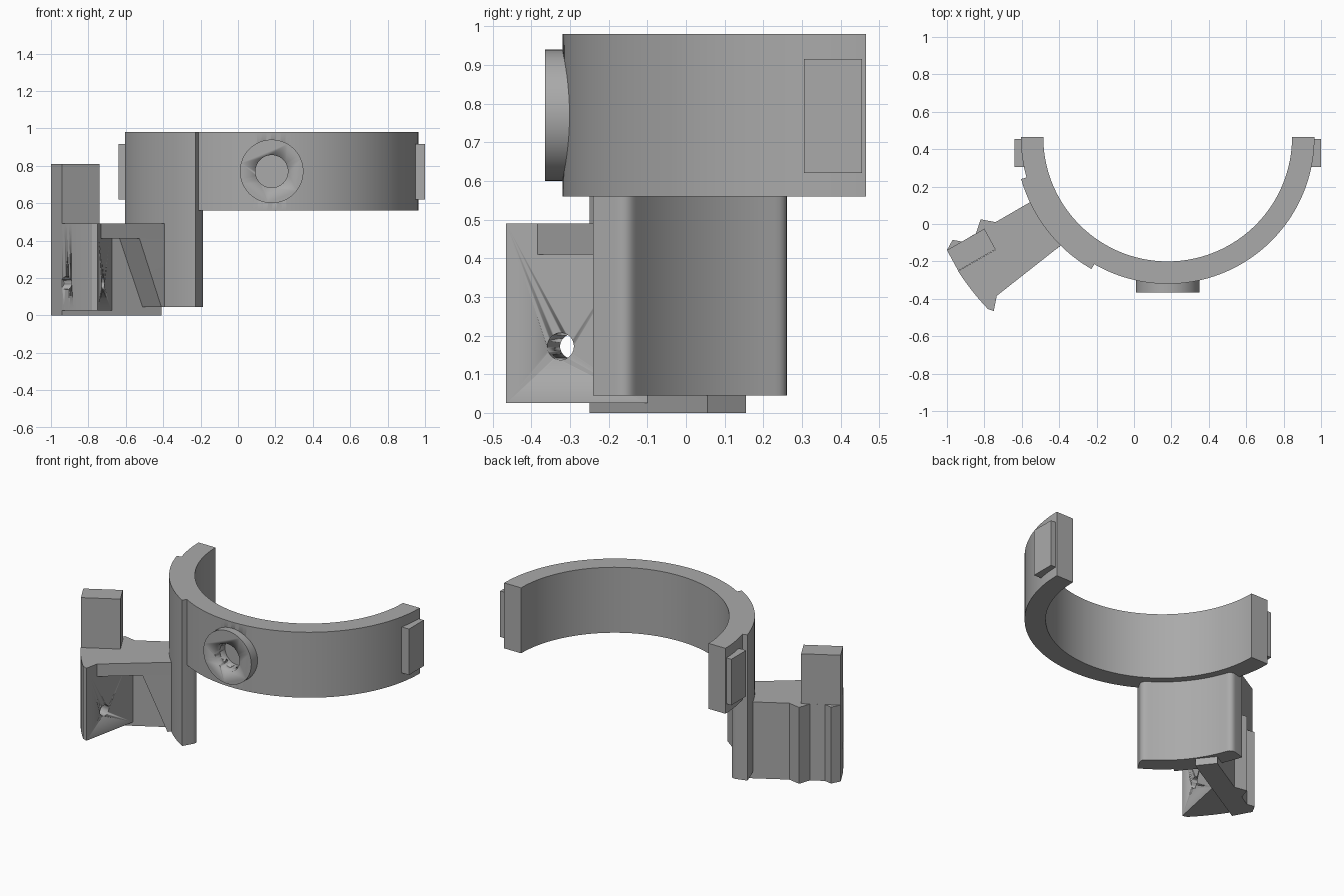
import bpy, bmesh
from math import radians, cos, sin, pi
from mathutils import Vector, Matrix

if "Cube" in bpy.data.objects:
    bpy.data.objects.remove(bpy.data.objects["Cube"])

grey = bpy.data.materials.new("plain grey")
grey.use_nodes = True
GREY = (0.4, 0.4, 0.4, 1)
grey.diffuse_color = GREY
grey.node_tree.nodes["Principled BSDF"].inputs["Base Color"].default_value = GREY

CX, CY = 0.18, 0.465          # centre of the half ring
RING_Z = (0.56, 0.98)
ARM_TOP = 0.49


def finish(name, bm):
    bmesh.ops.recalc_face_normals(bm, faces=bm.faces)
    mesh = bpy.data.meshes.new(name)
    bm.to_mesh(mesh)
    bm.free()
    mesh.materials.append(grey)
    ob = bpy.data.objects.new(name, mesh)
    bpy.context.collection.objects.link(ob)
    bpy.ops.object.select_all(action='DESELECT')
    ob.select_set(True)
    bpy.context.view_layer.objects.active = ob
    bpy.ops.object.shade_smooth_by_angle(angle=radians(25))
    return ob


def prism(name, outline, z0, z1):
    """Upright solid over a plan outline."""
    bm = bmesh.new()
    face = bm.faces.new([bm.verts.new((x, y, z0)) for x, y in outline])
    side = bmesh.ops.extrude_face_region(bm, geom=[face])["geom"]
    for v in side:
        if isinstance(v, bmesh.types.BMVert):
            v.co.z = z1
    return finish(name, bm)


def arc(radius, a0, a1, n):
    angles = [radians(a0 + (a1 - a0) * i / n) for i in range(n + 1)]
    return [(CX + radius * cos(a), CY + radius * sin(a)) for a in angles]


def cylinder(name, start, end, radius):
    start, end = Vector(start), Vector(end)
    axis = end - start
    turn = axis.to_track_quat('Z', 'Y').to_matrix().to_4x4()
    bm = bmesh.new()
    bmesh.ops.create_cone(bm, cap_ends=True, segments=48, radius1=radius, radius2=radius,
                          depth=axis.length, matrix=Matrix.Translation((start + end) / 2) @ turn)
    return finish(name, bm)


def cut(target, cutter):
    mod = target.modifiers.new("hole", 'BOOLEAN')
    mod.operation = 'DIFFERENCE'
    mod.solver = 'EXACT'
    mod.object = cutter
    cutter.hide_render = True
    cutter.hide_set(True)


def rounded(corner, before, after, size, n=6):
    """Replace a corner with a small curve."""
    c, b, a = (Vector(p) for p in (corner, before, after))
    p = c + (b - c).normalized() * size
    q = c + (a - c).normalized() * size
    return [tuple(p.lerp(c, t).lerp(c.lerp(q, t), t)) for t in (i / n for i in range(n + 1))]


# Half ring and its thicker patch above the mount
ring = prism("half_ring", arc(0.785, 180, 360, 96) + arc(0.665, 360, 180, 96), *RING_Z)
prism("ring_patch", arc(0.815, 196, 240, 28) + arc(0.74, 240, 196, 28), *RING_Z)

# Mount hanging below the ring, with rounded inner corners
outer, inner = arc(0.815, 196, 240, 28), arc(0.71, 240, 196, 28)
corner_a = rounded(inner[0], outer[-1], inner[1], 0.04)
corner_b = rounded(inner[-1], inner[-2], outer[0], 0.04)
prism("curved_mount", outer + corner_a + inner[3:-3] + corner_b, 0.045, 0.57)

# Round boss with blind hole on the front
boss = cylinder("front_boss", (CX, -0.365, 0.77), (CX, -0.28, 0.77), 0.17)
boss_cutter = cylinder("boss_hole_cutter", (CX, -0.4, 0.77), (CX, -0.265, 0.77), 0.087)
cut(boss, boss_cutter)
cut(ring, boss_cutter)

# Pads at both ring ends
for name, side in (("left_pad", 1), ("right_pad", -1)):
    x0, x1 = CX + side * 0.75, CX + side * 0.82
    prism(name, [(x0, 0.305), (x1, 0.305), (x1, 0.455), (x0, 0.455)], 0.62, 0.915)

# Arm wall with two ribs on its back, and the tower at its outer end
prism("arm_wall", [(-1, -0.14), (-0.94, -0.25), (-0.41, 0.055), (-0.49, 0.155),
                   (-0.74, 0.01), (-0.82, 0.025), (-0.845, -0.05),
                   (-0.92, -0.094), (-0.97, -0.085)], 0, ARM_TOP)
prism("tower", [(-1, -0.14), (-0.94, -0.25), (-0.74, -0.135), (-0.8, -0.025)], 0.3, 0.81)

# Shelf beside the wall
prism("arm_shelf", [(-0.735, -0.385), (-0.36, -0.09), (-0.46, 0.03), (-0.74, -0.135)],
      0.41, ARM_TOP)

# Wedge flange with a curved outer face and a through hole
flange = prism("flange", arc(1.33, 212.6, 223.8, 12) + [(-0.75, -0.465), (-0.675, -0.1)],
               0.025, ARM_TOP)
cut(flange, cylinder("flange_hole_cutter", (-0.62, -0.345, 0.172), (-1.1, -0.247, 0.172), 0.035))

# Sloped gusset between shelf and mount
bm = bmesh.new()
inner_pts = [(-0.36, -0.09), (-0.46, 0.03)]
for z, pts in ((0.045, [(-0.41, -0.13), (-0.51, -0.003)]), (0.42, [(-0.53, -0.22), (-0.64, -0.07)])):
    for x, y in pts + inner_pts:
        bm.verts.new((x, y, z))
bmesh.ops.convex_hull(bm, input=bm.verts)
finish("gusset", bm)
